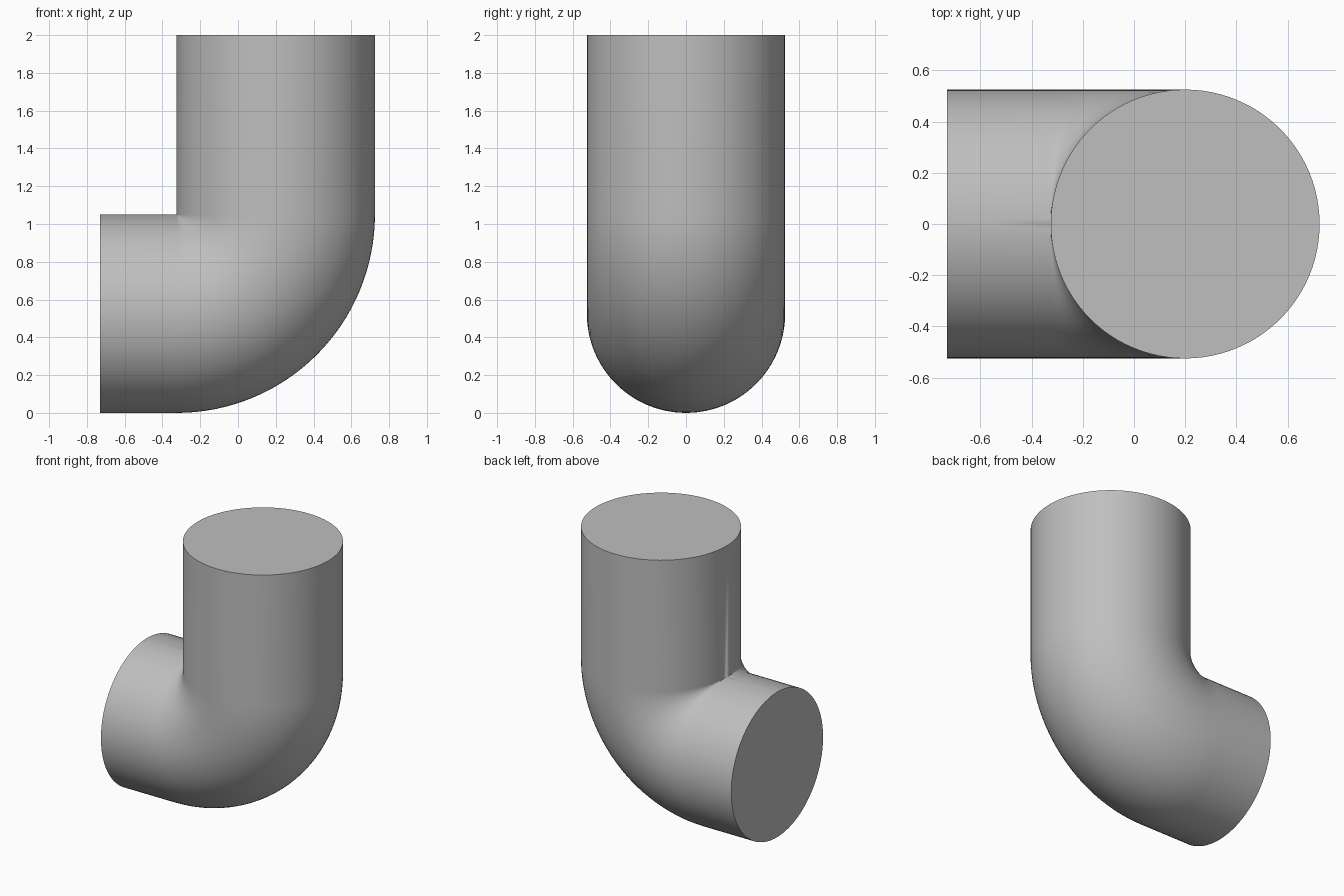
import bpy
import bmesh
import math
from mathutils import Matrix, Vector

cube = bpy.data.objects.get("Cube")
if cube:
    bpy.data.objects.remove(cube)

RADIUS = 0.525
SIDES = 96
BEND_STEPS = 32
LEFT_END, TOP_END = -0.73, 2.0
PIVOT = Vector((-0.325, 0, 2 * RADIUS))  # the inner corner of the elbow

grey = bpy.data.materials.new("plain grey")
grey.use_nodes = True
colour = (0.52, 0.52, 0.52, 1)
grey.diffuse_color = colour
grey.node_tree.nodes["Principled BSDF"].inputs["Base Color"].default_value = colour

bm = bmesh.new()


def extrude(edges, offset):
    """Pull a ring of edges along an offset and return the new ring."""
    geom = bmesh.ops.extrude_edge_only(bm, edges=edges)["geom"]
    verts = [g for g in geom if isinstance(g, bmesh.types.BMVert)]
    bmesh.ops.translate(bm, verts=verts, vec=offset)
    return [g for g in geom if isinstance(g, bmesh.types.BMEdge)]


# Open end of the horizontal arm
placing = Matrix.Translation((LEFT_END, 0, RADIUS)) @ Matrix.Rotation(math.pi / 2, 4, "Y")
bmesh.ops.create_circle(bm, segments=SIDES, radius=RADIUS, matrix=placing)

# Horizontal arm, quarter bend, vertical arm
ring = extrude(bm.edges[:], (PIVOT.x - LEFT_END, 0, 0))
bend = bmesh.ops.spin(bm, geom=ring, cent=PIVOT, axis=(0, -1, 0),
                      angle=math.pi / 2, steps=BEND_STEPS)["geom_last"]
ring = [g for g in bend if isinstance(g, bmesh.types.BMEdge)]
extrude(ring, (0, 0, TOP_END - PIVOT.z))

# Weld the pinched inner corner, then close both ends
bmesh.ops.remove_doubles(bm, verts=bm.verts[:], dist=0.0001)
bmesh.ops.holes_fill(bm, edges=[e for e in bm.edges if e.is_boundary], sides=0)
bmesh.ops.recalc_face_normals(bm, faces=bm.faces[:])

mesh = bpy.data.meshes.new("pipe_elbow")
bm.to_mesh(mesh)
bm.free()
mesh.materials.append(grey)
elbow = bpy.data.objects.new("pipe_elbow", mesh)
bpy.context.collection.objects.link(elbow)

# Smooth walls with sharp rims
bpy.ops.object.select_all(action="DESELECT")
elbow.select_set(True)
bpy.context.view_layer.objects.active = elbow
bpy.ops.object.shade_smooth_by_angle(angle=math.radians(40))
